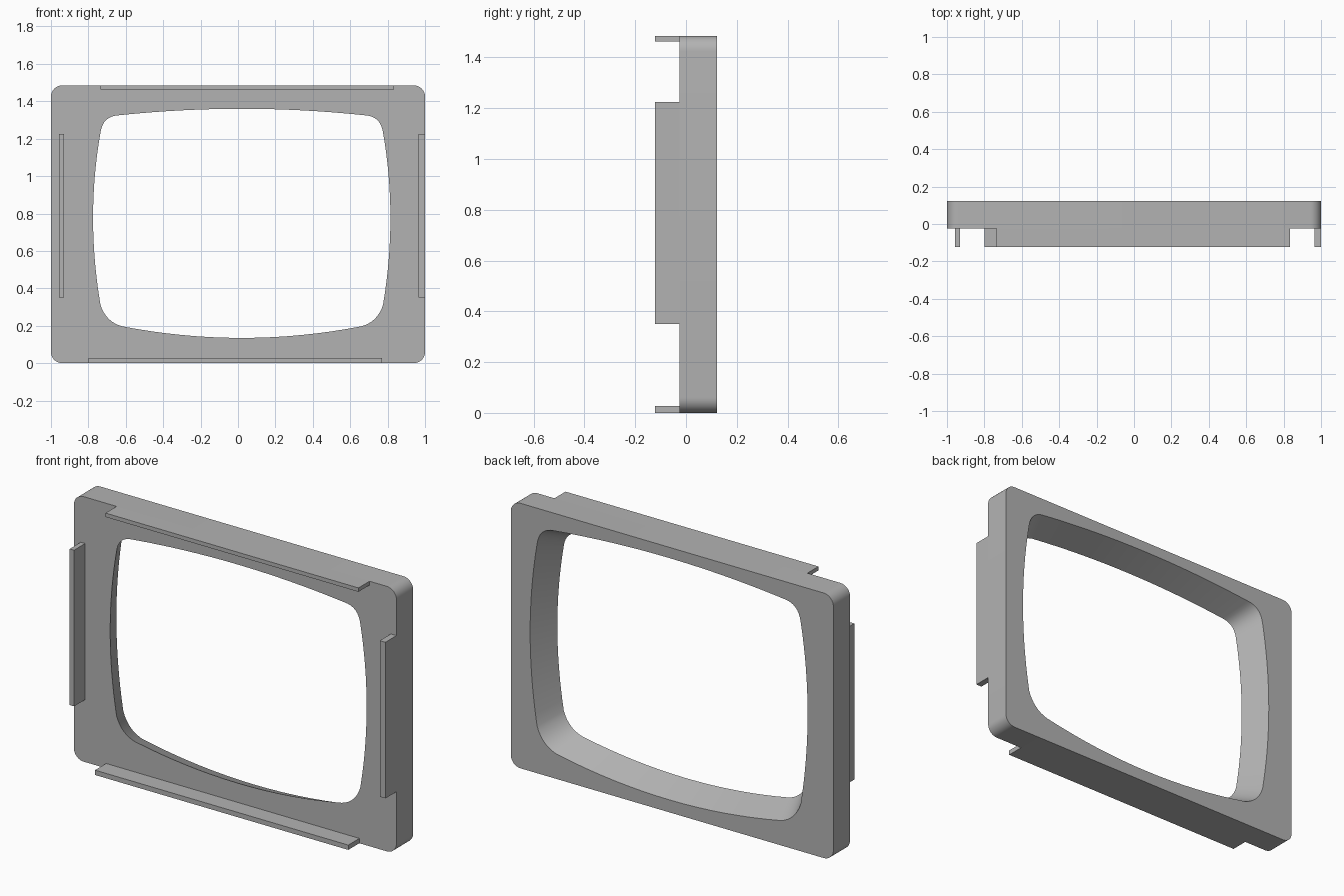
import bpy
import bmesh
from math import cos, sin, pi, radians
from mathutils import Vector

cube = bpy.data.objects.get("Cube")
if cube:
    bpy.data.objects.remove(cube, do_unlink=True)

WIDTH, HEIGHT = 2.0, 1.485
TAB_Y, FRONT_Y, BACK_Y = -0.123, -0.025, 0.123
CENTRE = Vector((0.02, 0.748))      # middle of the opening

grey = bpy.data.materials.new("plain grey")
grey.use_nodes = True
colour = (0.45, 0.45, 0.45, 1)
grey.diffuse_color = colour
grey.node_tree.nodes["Principled BSDF"].inputs["Base Color"].default_value = colour


def finish(bm, name):
    bmesh.ops.recalc_face_normals(bm, faces=bm.faces[:])
    mesh = bpy.data.meshes.new(name)
    bm.to_mesh(mesh)
    bm.free()
    mesh.materials.append(grey)
    obj = bpy.data.objects.new(name, mesh)
    bpy.context.collection.objects.link(obj)
    return obj


def rounded_rectangle(radius=0.06, steps=8):
    points = []
    corners = [(1, 1), (-1, 1), (-1, -1), (1, -1)]
    for i, (sx, sz) in enumerate(corners):
        cx = sx * (WIDTH / 2 - radius)
        cz = HEIGHT / 2 + sz * (HEIGHT / 2 - radius)
        for k in range(steps + 1):
            a = pi / 2 * (i + k / steps)
            points.append(Vector((cx + radius * cos(a), cz + radius * sin(a))))
    return points


def arc(a, control, b, steps):
    a, control, b = Vector(a), Vector(control), Vector(b)
    return [a * (1 - t) ** 2 + control * 2 * t * (1 - t) + b * t * t
            for t in (k / steps for k in range(steps + 1))]


def screen_outline():
    # Right half from bottom to top, then mirrored about the opening's middle
    half = arc((0, 0.135), (0.32, 0.135), (0.64, 0.197), 8)
    half += arc((0.64, 0.197), (0.725, 0.22), (0.755, 0.31), 8)[1:]
    half += arc((0.755, 0.31), (0.835, 0.78), (0.755, 1.235), 16)[1:]
    half += arc((0.755, 1.235), (0.742, 1.32), (0.66, 1.325), 8)[1:]
    half += arc((0.66, 1.325), (0.33, 1.36), (0, 1.36), 8)[1:]
    mirrored = [Vector((-p.x, p.y)) for p in reversed(half[1:-1])]
    return [p + Vector((CENTRE.x, 0)) for p in half + mirrored]


def add_loop(bm, points, y):
    verts = [bm.verts.new((p.x, y, p.y)) for p in points]
    edges = [bm.edges.new((v, verts[i - 1])) for i, v in enumerate(verts)]
    return verts, edges


# Frame: rounded outside, bulging opening that widens towards the back
outer, opening = rounded_rectangle(), screen_outline()
wide_opening = [Vector((CENTRE.x + (p.x - CENTRE.x) * 1.082,
                        CENTRE.y + (p.y - CENTRE.y) * 1.106)) for p in opening]
bm = bmesh.new()
outer_front, outer_back = add_loop(bm, outer, FRONT_Y), add_loop(bm, outer, BACK_Y)
inner_front, inner_back = add_loop(bm, opening, FRONT_Y), add_loop(bm, wide_opening, BACK_Y)
for a, b, direction in ((outer_front, inner_front, -1), (outer_back, inner_back, 1)):
    bmesh.ops.triangle_fill(bm, use_beauty=True, edges=a[1] + b[1],
                            normal=(0, direction, 0))
for (front, _), (back, _) in ((outer_front, outer_back), (inner_front, inner_back)):
    for i in range(len(front)):
        bm.faces.new((front[i - 1], front[i], back[i], back[i - 1]))
frame = finish(bm, "frame")
bpy.ops.object.select_all(action="DESELECT")
frame.select_set(True)
bpy.context.view_layer.objects.active = frame
bpy.ops.object.shade_smooth_by_angle(angle=radians(30))


# Thin tabs standing out from the front face
def tab(name, x0, x1, z0, z1):
    bm = bmesh.new()
    bmesh.ops.create_cube(bm, size=1)
    low, high = Vector((x0, TAB_Y, z0)), Vector((x1, FRONT_Y, z1))
    for v in bm.verts:
        v.co = (low + high) / 2 + v.co * (high - low)
    finish(bm, name)


tab("top_tab", -0.735, 0.833, 1.463, HEIGHT)
tab("bottom_tab", -0.8, 0.77, 0, 0.027)
tab("right_tab", -0.957, -0.93, 0.35, 1.225)
tab("left_tab", 0.965, 1.0, 0.35, 1.225)
